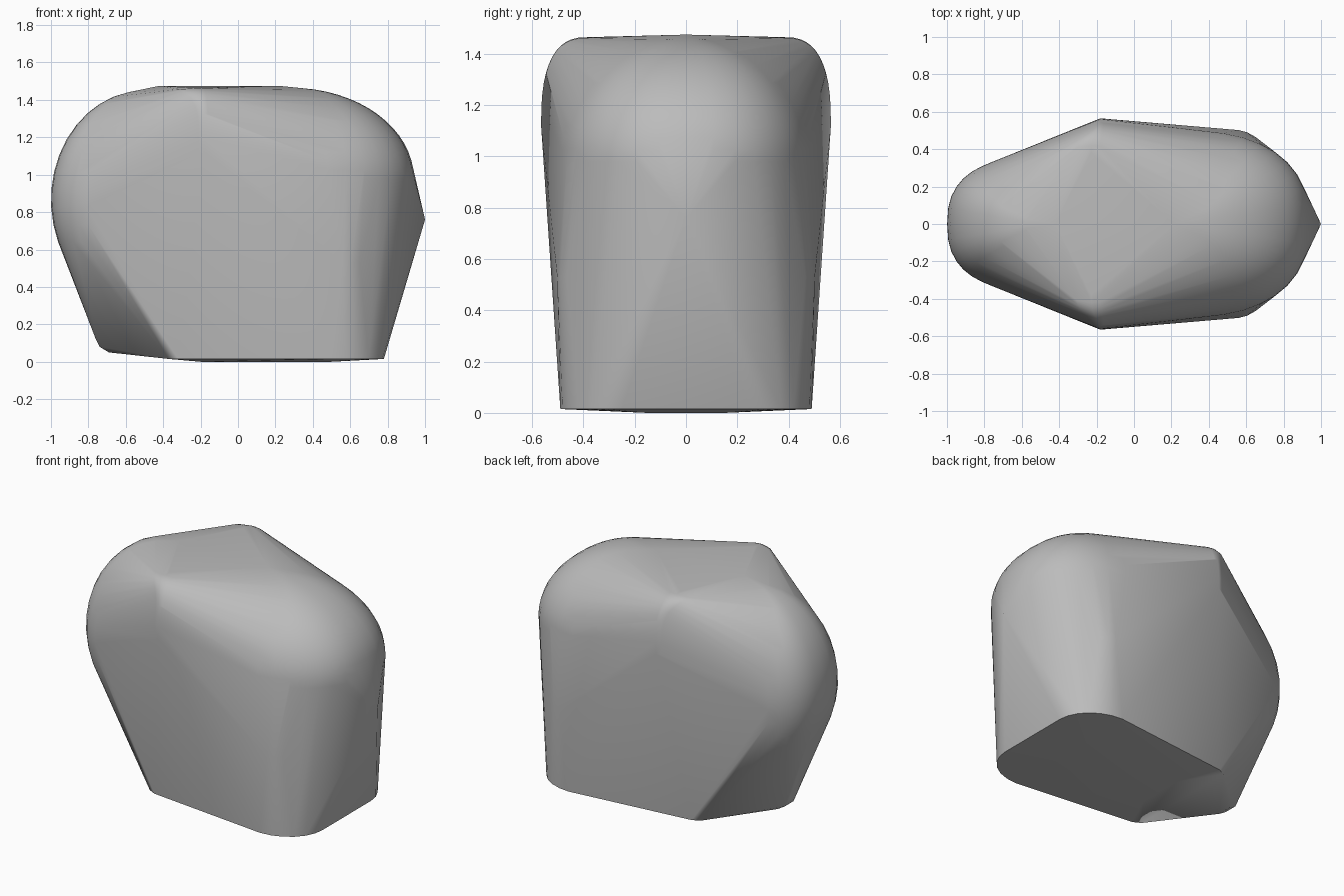
import bpy, bmesh, math

cube = bpy.data.objects.get("Cube")
if cube:
    bpy.data.objects.remove(cube, do_unlink=True)

mat = bpy.data.materials.new("stone_grey")
mat.use_nodes = True
colour = (0.5, 0.5, 0.5, 1)
mat.diffuse_color = colour
mat.node_tree.nodes["Principled BSDF"].inputs["Base Color"].default_value = colour

bm = bmesh.new()


def squared(v, power):
    return math.copysign(abs(v) ** power, v)


def rounded_end(centre, radii, power, lowest, segs=38, rings=16):
    """Ellipsoid squared off in plan by the power, starting at the lowest latitude."""
    cx, cy, cz = centre
    rx, ry, rz = radii
    for j in range(rings):
        lat = math.radians(lowest + (90 - lowest) * j / rings)
        for i in range(segs):
            lon = math.tau * i / segs
            bm.verts.new((cx + rx * math.cos(lat) * squared(math.cos(lon), power),
                          cy + ry * math.cos(lat) * squared(math.sin(lon), power),
                          cz + rz * math.sin(lat)))


def pair(x, y, z):
    """Add a point and its mirror image across the centre plane."""
    for s in (-1, 1):
        bm.verts.new((x, s * y, z))


# Rounded ends
rounded_end((-0.5, 0, 0.865), (0.5, 0.36, 0.585), 0.8, -60)
rounded_end((0.28, 0, 0.98), (0.66, 0.5, 0.485), 0.85, 0)

# Side ridges, with a rounded shoulder that leans back towards the top
for i in range(13):
    a = math.radians(90 * i / 12)
    y = 0.38 + 0.185 * squared(max(math.cos(a), 0), 0.75)
    z = 1.12 + 0.345 * squared(math.sin(a), 0.75)
    lean = math.sin(a) ** 4
    for x, shift, inset in ((-0.21, 0.1, 0.012), (-0.18, 0.05, 0), (-0.16, 0.02, 0.004)):
        pair(x - shift * lean, y - inset, z - inset / 2)

# Nearly flat top
for x in (-0.42, 0.22):
    bm.verts.new((x, 0, 1.475))

# Pointed end
bm.verts.new((1, 0, 0.76))

# Rounded upright corners beside the point
for i in range(7):
    a = math.radians(90 * i / 6)
    pair(0.5 + 0.28 * math.sin(a), 0.25 + 0.24 * math.cos(a), 0.015)
for x, y in ((0.56, 0.502), (0.605, 0.49), (0.65, 0.465)):
    pair(x, y, 0.53)

# Base and its raised end
pair(-0.37, 0.375, 0.015)
pair(-0.32, 0.4, 0.015)
for x, y, z in ((-0.76, 0.025, 0.12), (-0.74, 0.045, 0.08), (-0.69, 0.045, 0.05)):
    pair(x, y, z)
for x in (-0.2, 0.5):
    pair(x, 0.15, 0)

# Wrap everything in one convex skin
hull = bmesh.ops.convex_hull(bm, input=bm.verts[:])
loose = {g for g in hull["geom_interior"] + hull["geom_unused"] if isinstance(g, bmesh.types.BMVert)}
bmesh.ops.delete(bm, geom=list(loose), context="VERTS")
bmesh.ops.recalc_face_normals(bm, faces=bm.faces[:])

mesh = bpy.data.meshes.new("boulder")
bm.to_mesh(mesh)
bm.free()
mesh.materials.append(mat)
boulder = bpy.data.objects.new("boulder", mesh)
bpy.context.collection.objects.link(boulder)
bpy.context.view_layer.objects.active = boulder
boulder.select_set(True)
bpy.ops.object.shade_smooth_by_angle(angle=math.radians(35))
